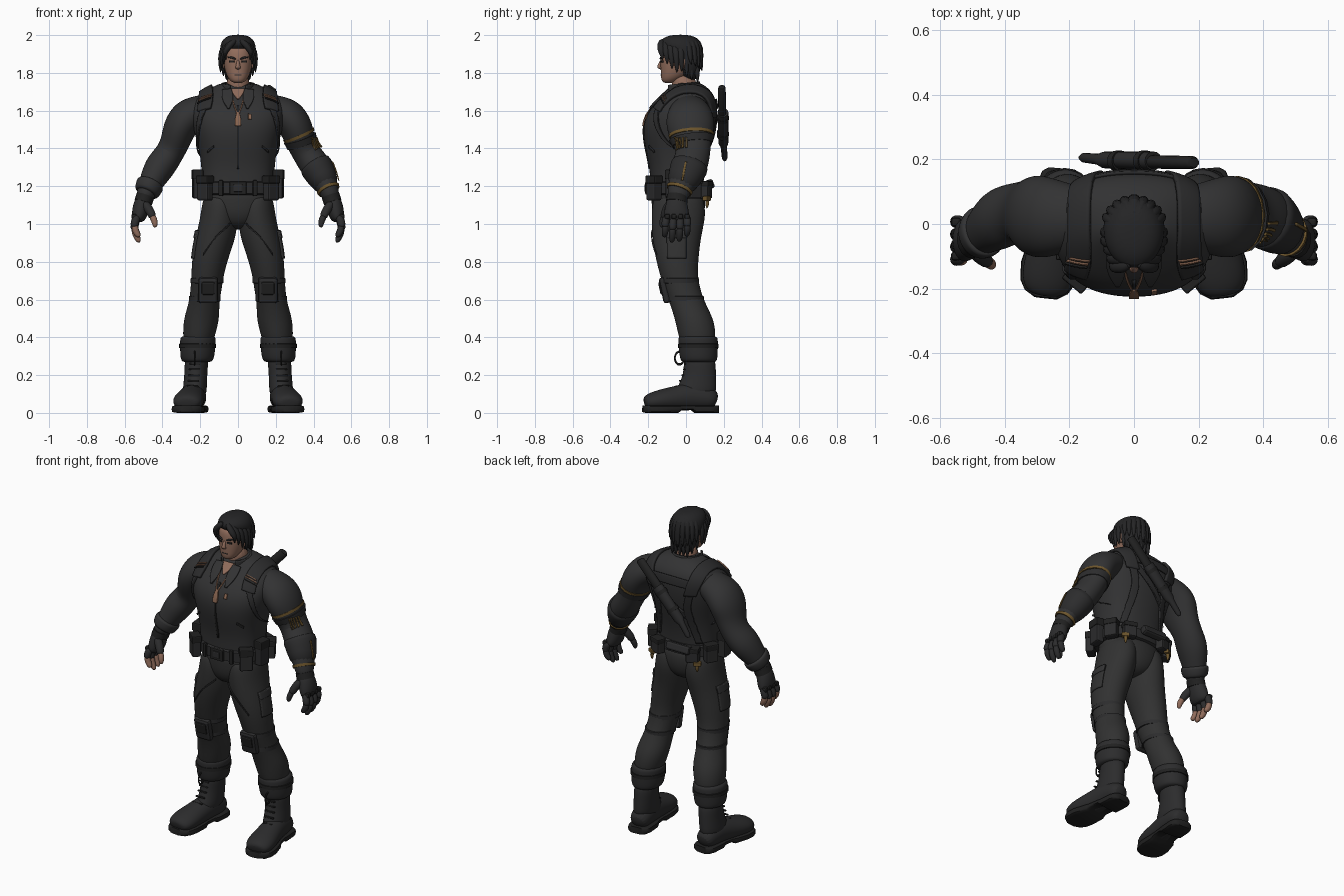
import bpy, bmesh, math
from mathutils import Vector, Matrix

if "Cube" in bpy.data.objects:
    bpy.data.objects.remove(bpy.data.objects["Cube"])

U = 0.01  # all part dimensions below are in hundredths
X, Y, Z = Vector((1, 0, 0)), Vector((0, 1, 0)), Vector((0, 0, 1))
SIDES = ((1, "left_"), (-1, "right_"))


def material(name, r, g, b):
    m = bpy.data.materials.new(name)
    m.use_nodes = True
    m.diffuse_color = (r, g, b, 1)
    node = next(n for n in m.node_tree.nodes if n.type == "BSDF_PRINCIPLED")
    node.inputs["Base Color"].default_value = (r, g, b, 1)
    node.inputs["Roughness"].default_value = 0.8
    return m


CLOTH = material("charcoal cloth", .032, .032, .033)
TROUSER = material("trouser cloth", .031, .031, .031)
LEATHER = material("dark leather", .025, .025, .026)
BLACK = material("black rubber", .015, .015, .015)
HAIR = material("black hair", .018, .018, .019)
SKIN = material("skin", .28, .15, .105)
GOLD = material("dull gold", .15, .09, .025)
COPPER = material("copper metal", .25, .13, .08)


def finish(name, bm, mat, smooth=True):
    bmesh.ops.recalc_face_normals(bm, faces=bm.faces)
    me = bpy.data.meshes.new(name)
    bm.to_mesh(me)
    bm.free()
    me.materials.append(mat)
    for p in me.polygons:
        p.use_smooth = smooth
    if smooth:
        me.set_sharp_from_angle(angle=math.radians(50))
    ob = bpy.data.objects.new(name, me)
    bpy.context.collection.objects.link(ob)
    return ob


def loft(name, rings, mat, s=1, ref=Y, flat=False, power=2, seg=16, sub=2):
    """Skin elliptical rings (x, y, z, width radius, depth radius)."""
    bm = bmesh.new()
    mids = [Vector(r[:3]) for r in rings]
    loops = []
    for i, r in enumerate(rings):
        t = Z if flat else mids[min(i + 1, len(mids) - 1)] - mids[max(i - 1, 0)]
        a = ref.cross(t).normalized()
        b = t.normalized().cross(a)
        grow = 1.025 if sub else 1
        loop = []
        for k in range(seg):
            ang = math.tau * k / seg
            c, d = (math.copysign(abs(v) ** (2 / power), v) * grow
                    for v in (math.cos(ang), math.sin(ang)))
            p = (mids[i] + a * c * r[3] + b * d * r[4]) * U
            loop.append(bm.verts.new((p.x * s, p.y, p.z)))
        loops.append(loop)
    for lo, hi in zip(loops, loops[1:]):
        for k in range(seg):
            n = (k + 1) % seg
            bm.faces.new((lo[k], lo[n], hi[n], hi[k]))
    bm.faces.new(loops[0])
    bm.faces.new(loops[-1])
    ob = finish(name, bm, mat)
    if sub:
        ob.modifiers.new("smooth", "SUBSURF").levels = sub
        ob.modifiers["smooth"].render_levels = sub
    return ob


def cuff(name, x, y, z, rx, ry, h, mat, s=1, power=2):
    """Rounded band around a vertical limb."""
    rows = ((-h, .9), (-h * .8, 1), (h * .8, 1), (h, .9))
    return loft(name, [(x, y, z + d, rx * k, ry * k) for d, k in rows],
                mat, s, flat=True, power=power, seg=24, sub=0)


def box(name, loc, size, mat, s=1, turn=0, tilt=0, bevel=.6):
    bm = bmesh.new()
    bmesh.ops.create_cube(bm, size=1)
    spin = Matrix.Rotation(math.radians(turn * s), 4, "Z") @ Matrix.Rotation(math.radians(tilt), 4, "X")
    place = Matrix.Translation(Vector((loc[0] * s, loc[1], loc[2])) * U)
    bm.transform(place @ spin @ Matrix.Diagonal(Vector(size) * U).to_4x4())
    ob = finish(name, bm, mat, False)
    if bevel:
        mod = ob.modifiers.new("round", "BEVEL")
        mod.width, mod.segments = bevel * U, 2
    return ob


def strap(name, pts, width, mat, s=1, across=X, target=None, gap=.5, thick=1.0):
    """Ribbon along points, optionally laid onto a target; a 4th value sets width."""
    bm = bmesh.new()
    rows = []
    for p in pts:
        half = across * (p[3] if len(p) > 3 else width) / 2
        row = [(Vector(p[:3]) + half * k) * U for k in (-1, 1)]
        rows.append([bm.verts.new((v.x * s, v.y, v.z)) for v in row])
    for (a, b), (c, d) in zip(rows, rows[1:]):
        bm.faces.new((a, b, d, c))
    ob = finish(name, bm, mat)
    sub = ob.modifiers.new("refine", "SUBSURF")
    sub.levels = sub.render_levels = 3
    sub.boundary_smooth = "PRESERVE_CORNERS"
    if target:
        wrap = ob.modifiers.new("lay on", "SHRINKWRAP")
        wrap.target, wrap.offset = target, gap * U
        wrap.wrap_mode = "ABOVE_SURFACE"
    solid = ob.modifiers.new("thickness", "SOLIDIFY")
    solid.thickness, solid.offset = thick * U, 0
    return ob


# torso, hips, neck and head
torso = loft("jacket_torso", [
    (0, -4.5, 115, 18, 13.5), (0, -5, 120, 19, 14), (0, -4.5, 130, 19.2, 14.5), (0, -4.5, 140, 20.5, 17),
    (0, -4, 150, 23.5, 19), (0, -2.5, 158, 25, 18.5), (0, 0, 164, 24.5, 16), (0, 2, 169, 20.5, 12.5),
    (0, 2, 173, 12.5, 8.5), (0, 1, 175, 8, 6)], CLOTH, flat=True, power=2.4)
loft("hips", [(0, -4, 97, 5, 7), (0, -4, 101, 12, 12), (0, -4, 107, 17, 14), (0, -4, 113, 18.7, 14.2),
              (0, -5, 120, 18.5, 13.5)], TROUSER, flat=True, power=2.2)
loft("neck", [(0, 1, 163, 7, 7), (0, 0, 170, 6.3, 6.8), (0, -2, 180, 6, 6.5)], SKIN, flat=True)
loft("head", [
    (0, -9.5, 174.5, 2.5, 2.5), (0, -8, 176.5, 4.8, 5.2), (0, -5.5, 180, 6.6, 7.8),
    (0, -4.5, 185, 7.6, 9), (0, -4, 190, 7.8, 9.3), (0, -3, 195, 7, 9)], SKIN, flat=True, power=2.2)
loft("nose", [(0, -13, 187, .7, .6), (0, -14, 184.5, 1, 1), (0, -14.3, 182.7, 1.6, 1.2),
              (0, -13, 181.8, 1.2, .8)], SKIN, flat=True, seg=8)
box("mouth", (0, -13, 179), (3.6, .8, .5), LEATHER, bevel=0)
for s, side in SIDES:
    box(side + "eye", (3.2, -12.8, 186), (2.8, 1, 1), BLACK, s, turn=18, bevel=0)
    loft(side + "eyebrow", [(1, -13.6, 187.2, .5, .5), (3, -13.4, 188.2, .7, .6), (5.8, -11.6, 188.4, .4, .4)],
         HAIR, s, seg=8, sub=1)
    loft(side + "ear", [(7.6, -2, 182, .6, 1), (8.3, -1.5, 185, .9, 2), (8.4, -1, 188, .6, 1.4)],
         SKIN, s, flat=True, seg=8, sub=1)

# hair cap with locks swept out from a centre parting
loft("hair_cap", [
    (0, 2.5, 176, 4, 2.5), (0, 2, 179, 6.8, 4.8), (0, 1, 185, 8.8, 7.6), (0, 0, 190.5, 9.4, 8.6),
    (0, -3, 194.5, 9.5, 11.2), (0, -3.3, 198, 8, 10), (0, -3, 200.3, 4, 5)], HAIR, flat=True)
for s, side in SIDES:
    for i in range(7):
        back = 2.6 * i
        drop = (186.5, 184.5, 182, 180, 180.5, 178, 176)[i]
        bend = 6.2 + min(i, 3) * .9 - max(0, i - 4) * 1.5
        loft(f"{side}hair_lock_{i}", [
            (1, back * .7 - 12, 197.5, 1.2, 1.4), (bend * .6, back - 13.5, 195.5, 2, 2.2),
            (bend + .6, back - 13.2, 191.5, 1.6, 2), (bend + .6, back - 12.6, drop + 3, .9, 1.2),
            (bend + .2, back - 12.6, drop, .2, .2)], HAIR, s, seg=8, sub=1)
    for i in range(5):
        a = math.radians(20 + 17 * i)
        c, d = math.cos(a), math.sin(a)
        loft(f"{side}crown_lock_{i}", [
            (3 * c, 5 * d - 3, 199.5, 1, 1), (7.5 * c, 9 * d - 2, 196, 2, 2), (9.2 * c, 8.8 * d - 1, 190, 1.8, 1.8),
            (9.8 * c, 8.5 * d, 184 - i, .2, .2)], HAIR, s, seg=8, sub=1)
for i in range(5):
    loft(f"nape_lock_{i}", [(i * 2.4 - 4.8, 5.5, 184, 1.6, 2), (i * 2.6 - 5.2, 6, 179, 1.4, 1.4),
                            (i * 2.6 - 5.2, 6.2, 174.5, .2, .2)], HAIR, seg=8, sub=1)

# collar, neck opening, zip and pendant
turns = [math.radians(a) for a in range(-150, 151, 30)]
strap("collar", [(8.6 * math.sin(a), 8.8 * math.cos(a) - 1.5, 171 + math.cos(a)) for a in turns],
      7, CLOTH, across=Z)
strap("neck_opening", [(0, -9, 172, 8), (0, -12, 169, 5), (0, -14, 166, 1)], 1, SKIN, target=torso, thick=.6)
strap("zip", [(0, -18, 163), (0, -24, 150), (0, -20, 129)], 1.2, BLACK, target=torso, gap=.2, thick=.6)
strap("pendant", [(0, -20, 159, 1.2), (0, -22, 156, 3.4), (0, -23, 152, 3)], 1, COPPER, target=torso, thick=.8)
strap("chest_tag", [(6.3, -21, 158.5), (6.3, -22, 155.5)], 1.8, COPPER, target=torso, thick=.7)
for s, side in SIDES:
    strap(side + "lapel", [(6, -10, 172, 5), (5.5, -15, 167, 7), (5, -19, 161, 1)], 5, CLOTH, s, target=torso, gap=.9)
    strap(side + "necklace", [(3, -14, 167), (2, -19, 163), (.3, -21, 158)], .7, COPPER, s, target=torso, thick=.5)
    strap(side + "chest_pocket", [(13, -20, 141), (17, -18, 138)], 1.2, LEATHER, s, across=Z, target=torso)

    # shoulder harness
    strap(side + "shoulder_strap", [
        (18, -15, 160), (17, -12, 165), (17, -4, 171), (17, 5, 172), (16, 13, 166), (14, 17, 156)],
        8.5, LEATHER, s, target=torso, gap=.8, thick=1.6)
    strap(side + "chest_strap", [(18, -15, 162), (20, -15, 152), (21, -10, 142), (20, 2, 136)],
          4, LEATHER, s, target=torso, gap=.6)
    strap(side + "back_strap", [(14, 17, 158), (10, 16, 146), (13, 12, 134), (15, 8, 124)], 5, LEATHER, s, target=torso)
    for k in range(3):
        strap(f"{side}strap_buckle_{k}", [(13.5, -11, 168 - 2 * k), (20.5, -11, 167 - 2 * k)],
              .8, COPPER if k < 2 else BLACK, s, across=Z, target=torso, gap=1.9, thick=.8)
strap("back_cross_strap", [(15, 14, 162), (0, 16, 150), (-15, 14, 136)], 4, LEATHER, across=Z, target=torso)
strap("upper_back_yoke", [(-15, 15, 163), (0, 16, 164), (15, 15, 163)], 5, LEATHER, across=Z, target=torso)

# knife and sheath slung across the back
loft("knife_handle", [(18.5, 19, 172.5, 2, 1.5), (18, 19, 171.8, 2.7, 2), (5, 19.2, 158, 2.9, 2.1)], BLACK, sub=0)
loft("knife_sheath", [(6, 19.5, 159, 3.6, 2.9), (-9, 19.8, 143, 3.2, 2.6), (-11, 20, 141, 1.9, 1.7),
                      (-15.5, 20.5, 135, 1.6, 1.5), (-16.5, 20.5, 133.7, .8, .8)], LEATHER, sub=0)
for i in range(2):
    loft(f"sheath_band_{i}", [(4 - 8 * i, 19.5, 157 - 8.6 * i, 3.9, 3.2),
                              (2.5 - 8 * i, 19.5, 155.4 - 8.6 * i, 3.9, 3.2)], BLACK, sub=0)

# arms and hands
for s, side in SIDES:
    arm = loft(side + "arm", [
        (11, 2, 163, 6, 7.5), (20, 2, 160.5, 8.2, 10.5), (27, 2, 157, 9.6, 12.5), (31, 2.5, 151, 8.9, 12.8),
        (33, 3, 144, 7.8, 10.5), (36, 4, 137.5, 7.3, 8.8), (41, 2, 131, 8.3, 9.8), (45, -1, 124, 7, 8),
        (48.5, -4, 117, 5, 6), (50, -5, 112, 4.2, 4.8)], CLOTH, s)
    loft(side + "palm", [(49.5, -5, 115, 3.8, 4.6), (51, -5, 110, 4.5, 5.8), (52.2, -5, 105, 4.2, 6.8),
                         (53, -5, 101, 2.8, 6.2)], LEATHER, s)
    tip = SKIN if s < 0 else LEATHER
    for i in range(4):
        y, low = 3.9 * i - 11, (93, 90, 90.5, 93.5)[i]
        mid = (low + 103) / 2
        loft(f"{side}finger_{i}", [(53, y * .9, 104.5, 2.1, 2), (54.8, y, mid + 3, 2.2, 2.1), (55, y, mid, 2.1, 2.1)],
             LEATHER, s, seg=10)
        loft(f"{side}fingertip_{i}", [(54.8, y, mid + 2, 1.9, 1.9), (54.4, y, mid - 2, 1.9, 1.9),
                                      (52, y - .5, low, 1.4, 1.4)], tip, s, seg=10)
        box(f"{side}knuckle_{i}", (55, y * .9, 104), (3, 2.8, 2.8), BLACK, s, bevel=.9)
    loft(side + "thumb", [(50, -8, 112, 2.6, 2.8), (46, -11, 106, 2.4, 2.4), (45, -12, 103, 2, 2)], LEATHER, s, seg=10)
    loft(side + "thumb_tip", [(45.8, -11.3, 105, 1.9, 1.9), (44, -12.5, 101.5, 1.8, 1.8), (43.8, -13, 98, 1.1, 1.1)],
         tip, s, seg=10)
    loft(side + "glove_cuff", [(49, -4.5, 115, 4.8, 5.6), (50.2, -5, 111.5, 4.8, 5.7)], BLACK, s, sub=0)
    if s < 0:
        loft("rolled_sleeve", [(46, -1.8, 122, 6.6, 7.6), (46.5, -2.2, 121, 7.6, 8.6), (48.3, -3.8, 117, 6.8, 7.6),
                               (48.8, -4.2, 116, 5.5, 6.2)], CLOTH, s)
    else:
        # armoured sleeve with gold trim
        loft("upper_arm_trim", [(32, 2.8, 147.6, 8.8, 12.1), (32.6, 2.9, 146.2, 8.6, 11.8)], GOLD, sub=0)
        loft("sleeve_hem", [(32.8, 2.9, 145.5, 8.9, 12), (34, 3.3, 142, 8.3, 10.6)], LEATHER, sub=0)
        loft("forearm_guard", [(40, 2.4, 132.5, 8.4, 9.8), (41.5, 1.8, 130.3, 9, 10.3), (45, -1, 124, 7.8, 8.8),
                               (48, -3.6, 118.5, 6.2, 7)], LEATHER, sub=1)
        loft("wrist_trim", [(47.6, -3.2, 118.8, 6.3, 7.2), (48.2, -3.7, 117.5, 6, 6.8)], GOLD, sub=0)
        for k in range(5):
            strap(f"sleeve_stitch_{k}", [(42, 2 * k - 8, 146), (42, 2 * k - 7, 140.5 - k * .5)], .9, GOLD,
                  across=Y, target=arm, gap=1.2, thick=.8)
        strap("forearm_stripe", [(50, 0, 133), (53, -2, 123)], 1, GOLD, across=Y, target=arm, gap=1.2, thick=.6)

# belt, buckle and pouches
cuff("belt", 0, -4.8, 119, 20.5, 15.5, 3.6, LEATHER, power=2.4)
box("belt_buckle", (0, -20.6, 119), (9, 2, 7), BLACK)
box("buckle_plate", (0, -21.4, 119), (5, 1.4, 4), LEATHER)
box("back_belt_roll", (-4, 12.5, 121), (16, 4.5, 5), LEATHER, tilt=20, bevel=1.2)
for s, side in SIDES:
    for name, x, y, z, turn, h in (("front", 17.5, -17, 119, 40, 13), ("hip", 21.5, -7, 121, 85, 15),
                                   ("rear", 20, 4, 119, 120, 11), ("back", 12, 10.5, 118, 160, 9)):
        box(f"{side}{name}_pouch", (x, y, z), (7.5, 5, h), LEATHER, s, turn=turn, bevel=.9)
        box(f"{side}{name}_pouch_flap", (x, y, z + h * .35), (8, 5.8, h * .33), BLACK, s, turn=turn)
    box(side + "belt_keeper", (9, -19.4, 119), (2.4, 2, 8.5), BLACK, s, turn=15)
    box(side + "pouch_trim", (15.5, 11, 113.5), (4.5, 2.8, 2.4), GOLD, s, turn=-30, bevel=.4)
    loft(side + "hanging_charm", [(15.5, 11, 114, .8, .8), (15.5, 11.4, 111.5, 1.4, 1.4), (15.5, 11, 108, .4, .4)],
         GOLD, s, seg=8, sub=1)

# legs, knee pads and boots
for s, side in SIDES:
    leg = loft(side + "leg", [
        (9.3, -4, 117, 8, 12), (9.5, -4, 110, 9.6, 14), (10, -4, 103, 10, 14.2), (11.8, -5, 93, 10.6, 12.8),
        (14.5, -4.8, 83, 9.7, 11.5), (16, -4, 74, 8.6, 10), (16.8, -2.2, 66, 8.2, 9.5), (18, .8, 58, 8, 9.3),
        (19.3, 4.3, 50, 9.4, 10.2), (20.5, 5.8, 42, 8.7, 10), (21.5, 6.5, 34, 7, 8.5)], TROUSER, s, flat=True)
    strap(side + "thigh_pocket", [(23, -5, 97), (25, -5, 90), (26, -5, 82)], 12, TROUSER, s, across=Y, target=leg, gap=.3)
    strap(side + "pocket_flap", [(24, -5, 97), (25, -5, 93)], 12.5, CLOTH, s, across=Y, target=leg, gap=.8)
    strap(side + "thigh_seam", [(3, -17, 100), (12, -19, 94), (18, -15, 84)], 1, LEATHER, s, across=Z, target=leg, thick=.7)
    box(side + "knee_pad", (15.8, -11.2, 65), (10.5, 4, 14), LEATHER, s, tilt=12, bevel=1.6)
    box(side + "knee_plate", (15.8, -12.9, 66), (7, 2.5, 7), BLACK, s, tilt=12, bevel=.9)
    cuff(side + "upper_knee_strap", 16.4, -3.2, 70, 8.8, 10, 1.5, LEATHER, s)
    cuff(side + "lower_knee_strap", 17.6, -.2, 60.5, 8.4, 9.7, 1.5, LEATHER, s)
    loft(side + "boot_cuff", [(21, 6.3, 41, 8.6, 9.6), (21.2, 6.4, 39.5, 9.6, 10.6), (21.4, 6.5, 33, 9.2, 10.3),
                              (21.6, 6.8, 28, 8.8, 9.8), (21.8, 7, 26.5, 6.8, 8.5)], LEATHER, s, flat=True)
    cuff(side + "boot_strap", 21.4, 6.5, 35.5, 9.8, 10.8, 1.3, BLACK, s)
    loft(side + "boot_shaft", [(21.8, 7, 32, 6.5, 8.5), (22.2, 7.5, 22, 6, 8.3), (22.7, 6.2, 15, 6.2, 9.8),
                               (23.2, 4, 7, 6.5, 12)], LEATHER, s, flat=True)
    loft(side + "boot_foot", [(22.4, 16.5, 6, 4.5, 4), (22.8, 12, 8, 6.3, 6.5), (23.6, 3, 9, 6.5, 7.5),
                              (25, -6, 7.5, 7.3, 6.5), (26.4, -15, 6.5, 8.4, 5.5), (27, -20.5, 5.5, 7, 4.2),
                              (27.2, -22, 5, 4, 2.5)], LEATHER, s, ref=Z)
    loft(side + "boot_sole", [(22.3, 17.2, 2, 4, 2), (22.4, 16, 2, 6, 2), (22.6, 13, 2, 7, 2), (23.2, 5, 2, 7, 2),
                              (23.6, 3, 2.8, 6.8, 1.2), (24.4, -3, 2.8, 7, 1.2), (24.8, -5, 2, 7.6, 2),
                              (26.2, -13, 2, 8.8, 2), (26.8, -18, 2, 8.4, 2), (27.1, -21, 2, 6.7, 2),
                              (27.3, -22.8, 2.2, 3.6, 1.8)], BLACK, s, ref=Z, power=5, sub=0)
    for k in range(5):
        box(f"{side}boot_lace_{k}", (22.8 + .3 * k, -.6 - k * k * .28, 26 - 3 * k), (6, 1.2, .8), BLACK, s, bevel=.2)
    bpy.ops.mesh.primitive_torus_add(major_radius=2.4 * U, minor_radius=.45 * U, major_segments=20, minor_segments=6,
                                     location=(23 * s * U, -3.5 * U, 29 * U), rotation=(0, math.pi / 2, 0))
    loop = bpy.context.object
    loop.name = side + "lace_loop"
    loop.scale.x = 1.4
    loop.data.materials.append(BLACK)
